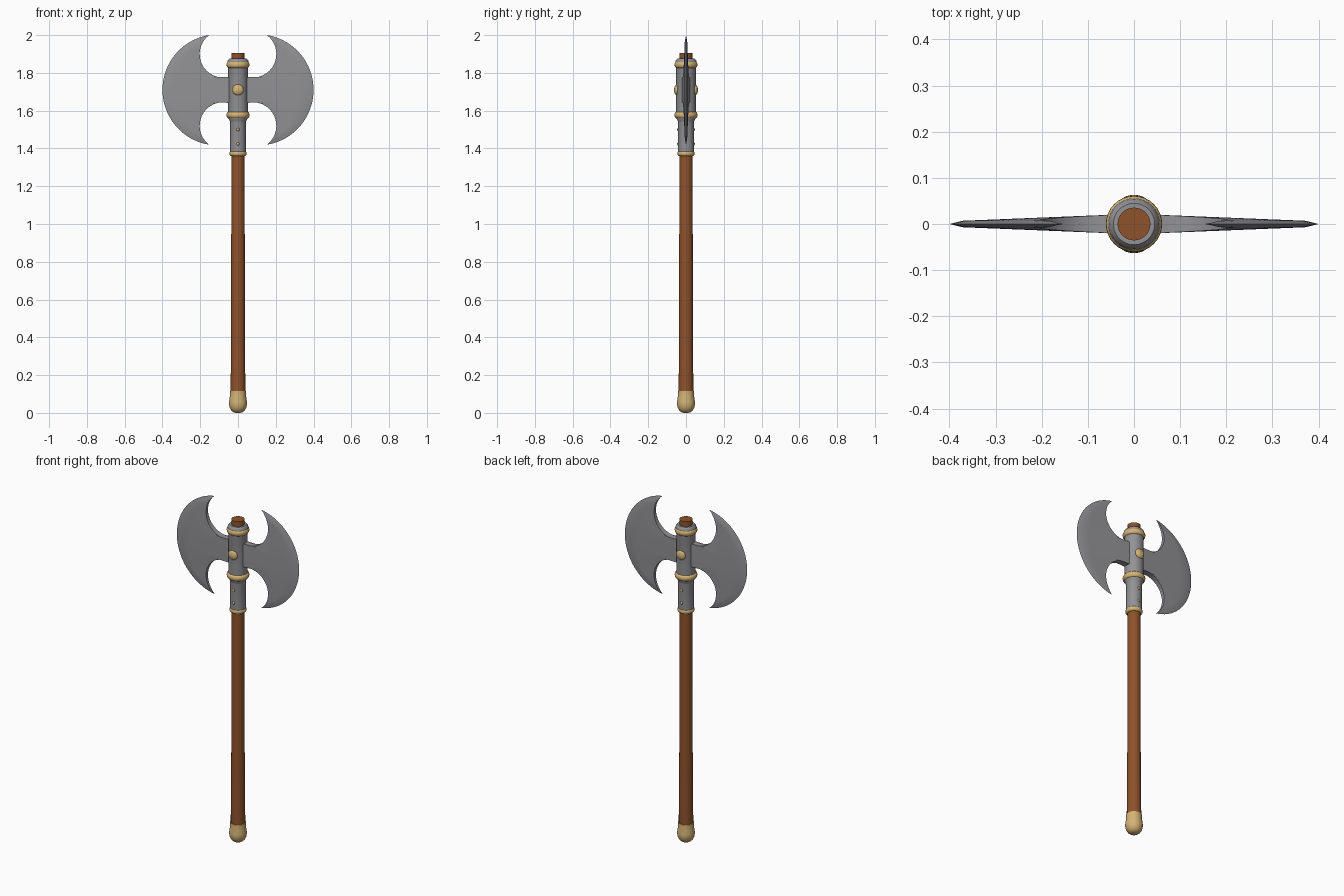
import bpy, bmesh, math
from mathutils import Vector

if "Cube" in bpy.data.objects:
    bpy.data.objects.remove(bpy.data.objects["Cube"])


def material(name, col):
    m = bpy.data.materials.new(name)
    m.diffuse_color = (*col, 1)
    m.use_nodes = True
    m.node_tree.nodes["Principled BSDF"].inputs["Base Color"].default_value = m.diffuse_color
    return m


STEEL = material("grey steel", (0.29, 0.29, 0.305))
WOOD = material("brown wood", (0.27, 0.085, 0.025))
GOLD = material("pale gold", (0.66, 0.45, 0.18))


def finish(name, bm, mat, angle=35):
    bmesh.ops.recalc_face_normals(bm, faces=bm.faces)
    me = bpy.data.meshes.new(name)
    bm.to_mesh(me)
    bm.free()
    ob = bpy.data.objects.new(name, me)
    bpy.context.collection.objects.link(ob)
    me.materials.append(mat)
    bpy.ops.object.select_all(action='DESELECT')
    ob.select_set(True)
    bpy.context.view_layer.objects.active = ob
    bpy.ops.object.shade_smooth_by_angle(angle=math.radians(angle))
    return ob


def lathe(name, profile, mat, n=32):
    """Revolve (radius, z) points about z and cap the ends."""
    bm = bmesh.new()
    rings = [[bm.verts.new((r * math.cos(math.tau * i / n), r * math.sin(math.tau * i / n), z))
              for i in range(n)] for r, z in profile]
    for a, b in zip(rings, rings[1:]):
        for i in range(n):
            j = (i + 1) % n
            bm.faces.new((a[i], a[j], b[j], b[i]))
    bm.faces.new(rings[0])
    bm.faces.new(rings[-1])
    return finish(name, bm, mat)


def ring(name, z, h, r_in, r_out):
    """Rounded gold band."""
    pts = [(r_in, z - h)]
    for k in range(9):
        a = math.pi * (k / 8 - 0.5)
        pts.append((r_out - h * 0.8 + h * 0.8 * math.cos(a), z + h * math.sin(a)))
    pts.append((r_in, z + h))
    return lathe(name, pts, GOLD)


def stud(name, y, z, r, depth):
    """Domed stud flattened along y."""
    bm = bmesh.new()
    bmesh.ops.create_uvsphere(bm, u_segments=20, v_segments=12, radius=1)
    for v in bm.verts:
        v.co = Vector((v.co.x * r, v.co.y * depth + y, v.co.z * r + z))
    return finish(name, bm, GOLD, 60)


# Handle and pommel
lathe("handle", [(0.039, 0.09), (0.039, 0.14), (0.038, 0.25), (0.037, 0.4),
                 (0.036, 0.55), (0.0355, 1.3), (0.0355, 1.905)], WOOD)
lathe("pommel", [(0.012, 0), (0.025, 0.004), (0.036, 0.013), (0.044, 0.028), (0.0475, 0.045),
                 (0.047, 0.06), (0.044, 0.08), (0.0425, 0.105), (0.0425, 0.115)], GOLD)

# Steel socket
lathe("lower_sleeve", [(0.042, 1.365), (0.042, 1.54), (0.043, 1.545), (0.055, 1.565), (0.055, 1.58)], STEEL)
lathe("upper_socket", [(0.052, 1.57), (0.052, 1.84), (0.056, 1.855), (0.054, 1.866), (0.045, 1.876)], STEEL)

# Gold bands
ring("bottom_band", 1.373, 0.014, 0.036, 0.046)
ring("middle_band", 1.577, 0.018, 0.04, 0.061)
ring("top_band", 1.843, 0.018, 0.04, 0.061)

# Studs front and back
for side, s in (("front", -1), ("back", 1)):
    stud(side + "_boss", s * 0.048, 1.71, 0.029, 0.015)
    for i, z in enumerate((1.50, 1.424)):
        stud(f"{side}_rivet_{i + 1}", s * 0.041, z, 0.008, 0.006)

# Blade outline: a concave arc, the neck and the mirrored arc, against a round cutting edge
CZ, HALF = 1.71, 0.29
inner = []
for k in range(17):
    a = math.radians(53 - 156 * k / 16)
    inner.append((0.078 + 0.125 * math.cos(a), 0.19 + 0.125 * math.sin(a)))
inner[0] = (0.153, HALF)
neck = inner[-1]
inner += [(0.045, neck[1] * f) for f in (0.66, 0.33, 0)]
inner += [(x, -z) for x, z in reversed(inner[:-1])]
R, CX = 0.294, 0.106
start = math.atan2(HALF, 0.047)
N = len(inner)
outer = [(CX + R * math.cos(start * (1 - 2 * i / (N - 1))),
          R * math.sin(start * (1 - 2 * i / (N - 1)))) for i in range(N)]
outer[0], outer[-1] = inner[0], inner[-1]


def half_thickness(d):
    if d < 0.028:
        return 0.007 * d / 0.028
    return 0.007 + 0.013 * (d - 0.028) / 0.32


def blade(name, sx):
    bm = bmesh.new()
    M = 7
    sheets = []
    for sy in (-1, 1):
        rows = []
        for (ix, iz), (ox, oz) in zip(inner, outer):
            length = math.hypot(ox - ix, oz - iz)
            bevel = min(0.028, length * 0.4)
            row = []
            for j in range(M + 1):
                d = 0 if j == M else bevel + (length - bevel) * (1 - j / (M - 1))
                f = 1 - d / length if length > 1e-6 else 0
                row.append(bm.verts.new((sx * (ix + (ox - ix) * f), sy * half_thickness(d),
                                         CZ + iz + (oz - iz) * f)))
            rows.append(row)
        sheets.append(rows)
        for a, b in zip(rows, rows[1:]):
            for j in range(M):
                bm.faces.new((a[j], a[j + 1], b[j + 1], b[j]))
    # Inner rim joining the two sheets
    p, q = sheets
    for i in range(N - 1):
        bm.faces.new((p[i][0], p[i + 1][0], q[i + 1][0], q[i][0]))
    bmesh.ops.remove_doubles(bm, verts=bm.verts, dist=0.0002)
    return finish(name, bm, STEEL, 30)


blade("right_blade", 1)
blade("left_blade", -1)
